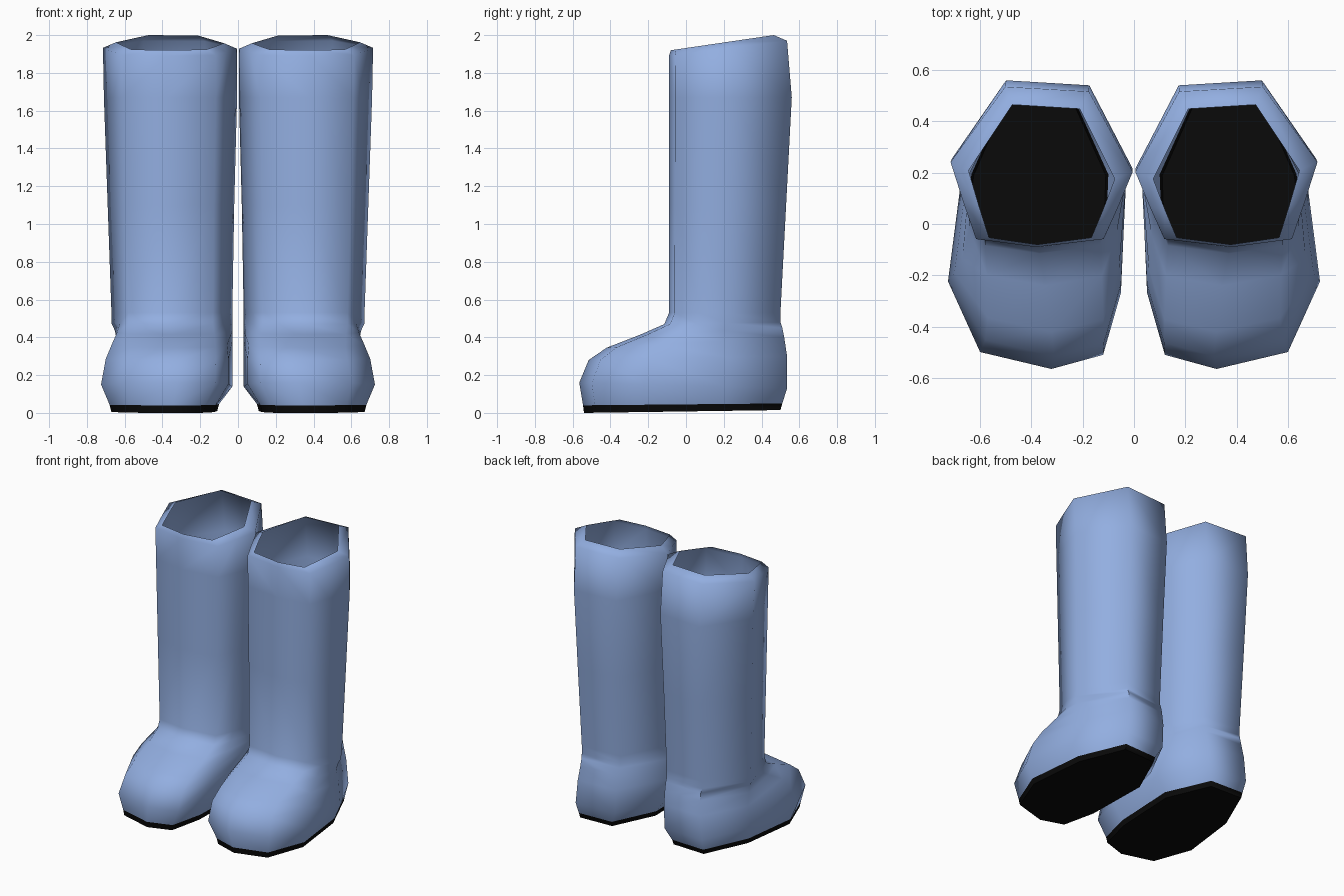
import bpy
import bmesh
from math import radians

cube = bpy.data.objects.get("Cube")
if cube:
    bpy.data.objects.remove(cube, do_unlink=True)


def make_material(name, colour, roughness):
    mat = bpy.data.materials.new(name)
    mat.use_nodes = True
    mat.diffuse_color = colour
    shader = mat.node_tree.nodes["Principled BSDF"]
    shader.inputs["Base Color"].default_value = colour
    shader.inputs["Roughness"].default_value = roughness
    return mat


blue = make_material("soft blue", (0.29, 0.425, 0.75, 1), 0.8)
black = make_material("sole black", (0.003, 0.003, 0.003, 1), 0.9)

# Outlines in a unit box: u runs from inner to outer side, v from toe to heel
FOOT = [(.24, .99), (.68, 1), (.92, .7), (1, .31), (.82, .06),
        (.42, 0), (.13, .05), (.03, .27), (0, .7)]
LEG = [(.24, .97), (.7, 1), (1, .53), (.93, .28), (.86, .05),
       (.53, 0), (.16, .05), (.08, .25), (0, .47)]

# Sections: leg share, inner x, outer x, front y, back y, front z, back z
SECTIONS = [
    (0, .11, .67, -.54, .5, 0, .015),           # sole underside
    (0, .10, .68, -.545, .51, .04, .05),        # sole edge
    (0, .03, .725, -.565, .535, .16, .13),      # widest part of the foot
    (0, .03, .7, -.515, .535, .28, .3),         # toe top
    (.25, .03, .68, -.42, .52, .345, .4),       # instep
    (.65, .03, .67, -.24, .51, .415, .45),
    (1, .03, .67, -.115, .5, .47, .48),         # ankle crease
    (1, .03, .67, -.09, .5, .53, .53),
    (1, .02, .69, -.09, .53, 1.1, 1.1),         # shaft
    (1, .005, .71, -.09, .56, 1.67, 1.67),
    (1, .005, .715, -.09, .535, 1.89, 1.97),    # cuff
    (1, .075, .645, -.08, .465, 1.92, 2),       # rim of the opening
]


def lerp(a, b, t):
    return a + (b - a) * t


def section_points(side, share, x_in, x_out, front, back, z_front, z_back):
    for (fu, fv), (lu, lv) in zip(FOOT, LEG):
        u, v = lerp(fu, lu, share), lerp(fv, lv, share)
        yield (side * lerp(x_in, x_out, u), lerp(front, back, v),
               lerp(z_front, z_back, v))


def build_boot(name, side):
    bm = bmesh.new()
    rings = [[bm.verts.new(p) for p in section_points(side, *s)]
             for s in SECTIONS]
    bm.faces.new(rings[0])
    for low, high in zip(rings, rings[1:]):
        for i in range(len(low)):
            j = (i + 1) % len(low)
            bm.faces.new((low[i], low[j], high[j], high[i]))
    bmesh.ops.recalc_face_normals(bm, faces=bm.faces)
    # recalculated normals must face away from the shaft
    sole = min(bm.faces, key=lambda f: f.calc_center_median().z)
    if sole.normal.z > 0:
        bmesh.ops.reverse_faces(bm, faces=bm.faces)
    # the sole and its thin edge are black
    for face in bm.faces:
        face.material_index = int(face.calc_center_median().z < .05)
    mesh = bpy.data.meshes.new(name)
    bm.to_mesh(mesh)
    bm.free()
    mesh.materials.append(blue)
    mesh.materials.append(black)
    boot = bpy.data.objects.new(name, mesh)
    bpy.context.collection.objects.link(boot)
    bpy.ops.object.select_all(action="DESELECT")
    boot.select_set(True)
    bpy.context.view_layer.objects.active = boot
    bpy.ops.object.shade_smooth_by_angle(angle=radians(65))


build_boot("left_boot", 1)
build_boot("right_boot", -1)
